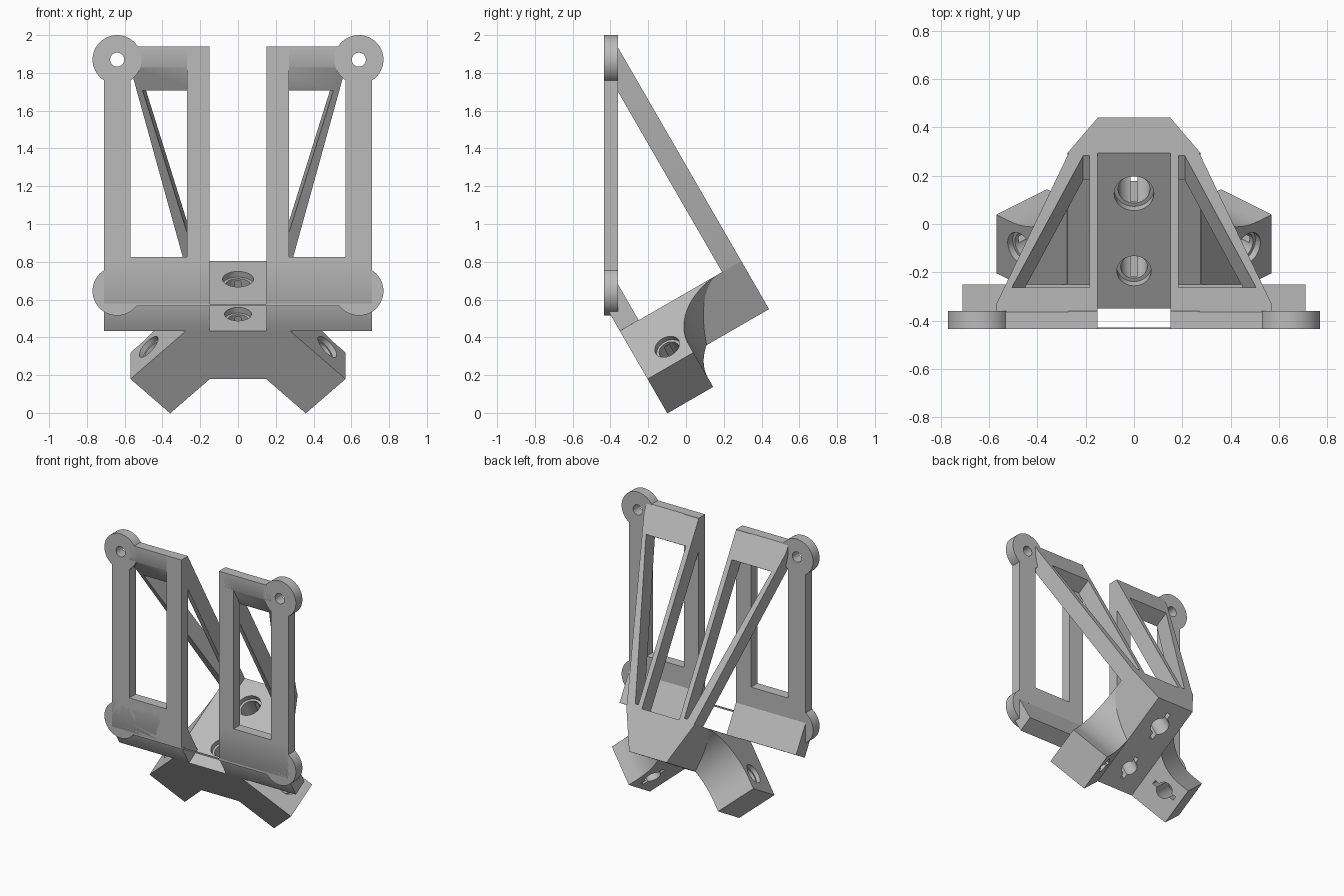
import bpy, bmesh, math

cube = bpy.data.objects.get("Cube")
if cube:
    bpy.data.objects.remove(cube)

grey = bpy.data.materials.new("light grey")
grey.use_nodes = True
grey.diffuse_color = (0.5, 0.5, 0.5, 1)
grey.node_tree.nodes["Principled BSDF"].inputs["Base Color"].default_value = grey.diffuse_color

TILT = math.radians(30)
C, S, R2 = math.cos(TILT), math.sin(TILT), math.sqrt(2)


# Coordinate frames: upright plate, tilted base and diagonal arm
def upright(x, z, y):
    return (x, y, z)


def across(x, v, u):
    return (x, -0.1 + C * u - S * v, S * u + C * v)


def drill(x, u, v):
    return across(x, v, u)


def arm(d, u, n):
    return across((d + n) / R2, (n - d) / R2, u)


def prism(name, frame, outline, lo, hi):
    bm = bmesh.new()
    ends = [[bm.verts.new(frame(a, b, h)) for a, b in outline] for h in (lo, hi)]
    for ring in ends:
        bm.faces.new(ring)
    for i in range(len(outline)):
        j = (i + 1) % len(outline)
        bm.faces.new((ends[0][i], ends[0][j], ends[1][j], ends[1][i]))
    bmesh.ops.recalc_face_normals(bm, faces=bm.faces)
    mesh = bpy.data.meshes.new(name)
    bm.to_mesh(mesh)
    bm.free()
    mesh.materials.append(grey)
    ob = bpy.data.objects.new(name, mesh)
    bpy.context.collection.objects.link(ob)
    return ob


def rect(a0, a1, b0, b1):
    return [(a0, b0), (a1, b0), (a1, b1), (a0, b1)]


def circle(a, b, r, count=40):
    return [(a + r * math.cos(math.tau * i / count), b + r * math.sin(math.tau * i / count))
            for i in range(count)]


def finish(ob, cutters=(), mirror=True):
    for cutter in cutters:
        mod = ob.modifiers.new("cut", 'BOOLEAN')
        mod.operation, mod.solver, mod.object = 'DIFFERENCE', 'EXACT', cutter
    if mirror:
        mod = ob.modifiers.new("mirror", 'MIRROR')
        mod.use_mirror_merge = False
    bpy.context.view_layer.update()
    graph = bpy.context.evaluated_depsgraph_get()
    mesh = bpy.data.meshes.new_from_object(ob.evaluated_get(graph))
    ob.modifiers.clear()
    ob.data = mesh
    bpy.ops.object.select_all(action='DESELECT')
    ob.select_set(True)
    bpy.context.view_layer.objects.active = ob
    bpy.ops.object.shade_smooth_by_angle(angle=math.radians(30))


FRONT, BACK, TOP = -0.435, -0.36, 1.94
WALL, DEPTH, FLOOR, UNDER = 0.115, 0.742, 0.5, 0.206
DISC_X, DISC_Z = 0.64, (0.645, 1.87)

# Helpers that cut bolt holes, openings and the clipped outer planes
base_cuts = []
for u, r, slot in ((0.55, 0.066, 0.11), (0.18, 0.055, 0.09)):
    base_cuts += [prism("cutter", drill, circle(0, u, r), 0, 0.7),
                  prism("cutter", drill, circle(0, u, r + 0.016), FLOOR - 0.035, 0.7),
                  prism("cutter", drill, rect(-0.015, 0.015, u - slot, u + slot), 0, 0.45)]
arm_cuts = [prism("cutter", arm, circle(0.12, 0.175, 0.056), 0.1, 0.7),
            prism("cutter", arm, circle(0.12, 0.175, 0.07), 0.52, 0.7),
            prism("cutter", arm, rect(0.03, 0.21, 0.16, 0.19), 0.1, 0.5)]
clips = [prism("cutter", upright, rect(-2, 2, -1, 3), -2, FRONT),
         prism("cutter", upright, rect(-2, 2, TOP, 3), -2, 2)]
bolt_cuts = [prism("cutter", upright, circle(DISC_X, z, 0.037), -1, 1) for z in DISC_Z]
window = prism("cutter", upright, rect(0.27, 0.57, 0.825, 2.2), -1, 1)
brace_window = prism("cutter", across,
                     [(0.185, 0.52), (0.21, 0.52), (0.505, 1.61), (0.185, 1.61)], 0.4, 1)

# Tilted base block with a sloping flank on each side
block = prism("base_block", across,
              [(-0.15, UNDER), (0.15, UNDER), (0.276, FLOOR), (-0.276, FLOOR)], 0, DEPTH)
finish(block, base_cuts, mirror=False)

# Diagonal arms blended into the block by a large concave curve
curve = []
for i in range(25):
    a = math.radians(186 + 84 * i / 24)
    curve.append((0.18 + 0.34 * math.cos(a), 0.62 + 0.34 * math.sin(a)))
side_arm = prism("side_arms", arm,
                 [(-0.158, 0), (0.256, 0), (0.256, 0.28)] + curve[::-1], 0.252, 0.549)
finish(side_arm, arm_cuts + base_cuts)

# Front wall joining the base to the upright plates
wall = prism("front_wall", across, rect(0.15, 0.71, FLOOR, 0.95), 0, WALL)
finish(wall, clips)

# Upright mounting frames
frame = prism("mounting_frames", upright, rect(0.15, 0.71, 0.565, TOP), FRONT, BACK)
finish(frame, [window] + bolt_cuts)

# Round bolt ears at the frame corners
for name, z, cut in zip(("lower_ears", "upper_ears"), DISC_Z, bolt_cuts):
    finish(prism(name, upright, circle(DISC_X, z, 0.13, 56), FRONT, BACK), [cut])

# Leaning rear braces
brace = prism("rear_braces", across,
              [(0.15, 0.49), (0.268, 0.49), (0.57, 1.75), (0.57, 1.95), (0.15, 1.95)], 0.625, DEPTH)
finish(brace, [brace_window] + clips)

# Thin sliver bridging the two frames
finish(prism("front_bridge", upright, rect(-0.15, 0.15, 0.567, 0.577), FRONT, FRONT + 0.008),
       mirror=False)

for cutter in base_cuts + arm_cuts + clips + bolt_cuts + [window, brace_window]:
    bpy.data.objects.remove(cutter)
